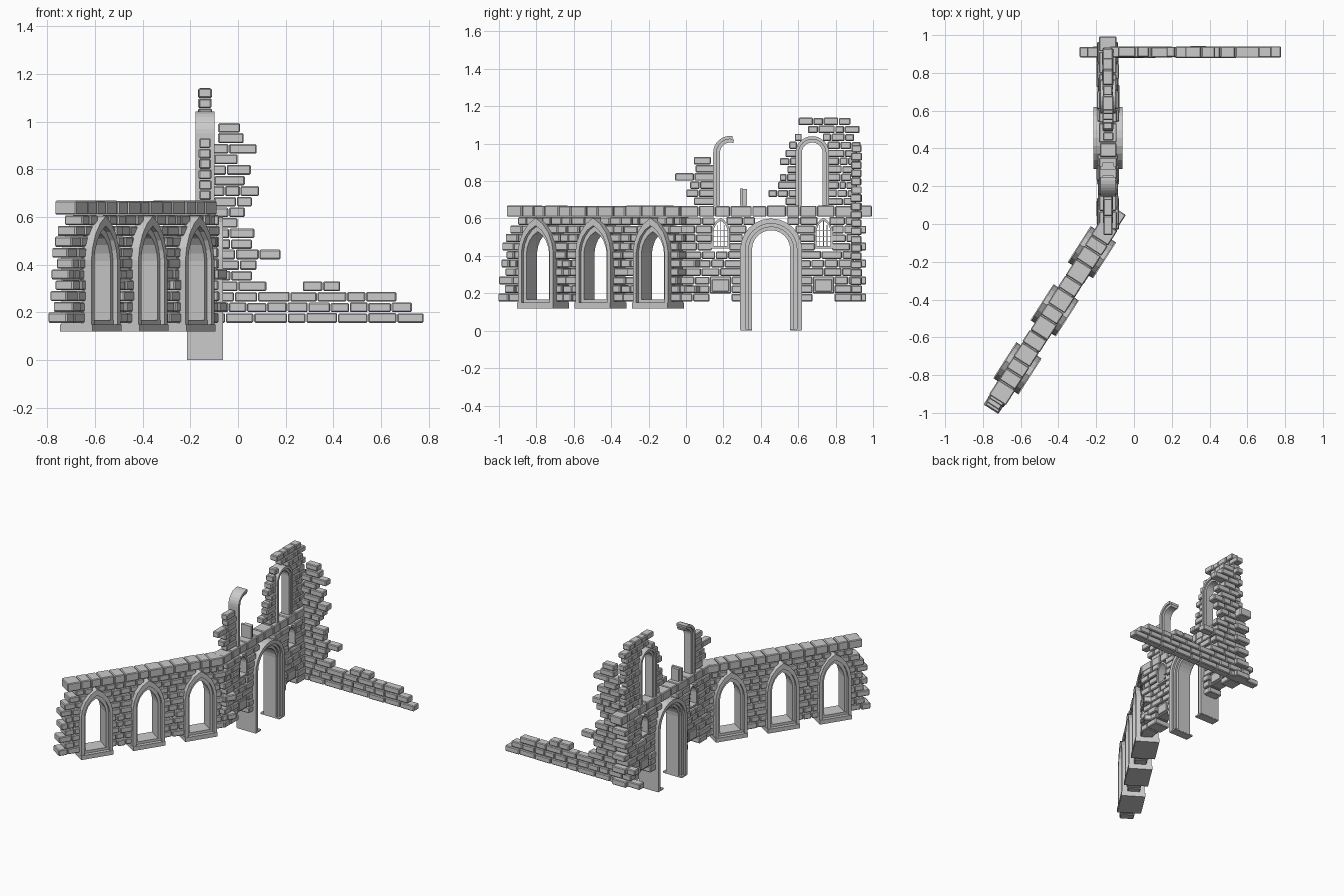
import bpy, bmesh, math, random
from mathutils import Matrix, Vector

if "Cube" in bpy.data.objects:
    bpy.data.objects.remove(bpy.data.objects["Cube"])

random.seed(4)
R = random.uniform


def frame(x, y, angle):
    return Matrix.Translation((x, y, 0)) @ Matrix.Rotation(angle, 4, 'Z')


# Local frames: X runs along the wall, Y through it, Z up
GATE = frame(-0.138, 0, math.pi / 2)
ARCADE = frame(-0.42, -0.457, math.atan2(0.842, 0.54))
LOW = frame(0, 0.91, 0)


def finish(name, bm, mat, bevel=0):
    bmesh.ops.recalc_face_normals(bm, faces=bm.faces)
    me = bpy.data.meshes.new(name)
    bm.to_mesh(me)
    bm.free()
    ob = bpy.data.objects.new(name, me)
    ob.matrix_world = mat
    bpy.context.collection.objects.link(ob)
    if bevel:
        m = ob.modifiers.new("worn_edges", 'BEVEL')
        m.width, m.segments = bevel, 1
    return ob


def box(bm, x0, x1, z0, z1, depth, y=0):
    m = Matrix.Translation(((x0 + x1) / 2, y, (z0 + z1) / 2)) @ \
        Matrix.Diagonal((x1 - x0, depth, z1 - z0, 1))
    bmesh.ops.create_cube(bm, size=1, matrix=m)


def fill(bm, a, b, z0, z1, depth, length, jitter):
    """One run of bricks with slightly varied joints and depth."""
    n = max(1, round((b - a) / (length * R(0.8, 1.2))))
    step = (b - a) / n
    cuts = [a] + [a + step * i + R(-.2, .2) * step for i in range(1, n)] + [b]
    for p, q in zip(cuts, cuts[1:]):
        box(bm, p + .0015, q - .0015, z0 + .0015, z1 - .002 + R(-.002, .001),
            depth + R(-jitter, jitter), R(-jitter, jitter) / 3)


def courses(name, mat, z, pitch, rows, holes, depth, length=.08, jitter=.006):
    """Brick rows given as lists of (start, end), minus holes(z_low, z_high)."""
    bm = bmesh.new()
    for i, spans in enumerate(rows):
        z0, z1 = z + i * pitch, z + (i + 1) * pitch
        for a, b in spans:
            for h0, h1 in sorted(holes(z0, z1)):
                if h1 <= a or h0 >= b:
                    continue
                if h0 - a > .012:
                    fill(bm, a, h0, z0, z1, depth, length, jitter)
                a = h1
            if b - a > .012:
                fill(bm, a, b, z0, z1, depth, length, jitter)
    return finish(name, bm, mat, .005)


def band(bm, outer, inner, depth):
    """Solid strip between two matching open outlines in the wall plane."""
    rings = []
    for (ox, oz), (ix, iz) in zip(outer, inner):
        d = depth / 2
        rings.append([bm.verts.new(v) for v in
                      ((ox, -d, oz), (ox, d, oz), (ix, d, iz), (ix, -d, iz))])
    for p, q in zip(rings, rings[1:]):
        for k in range(4):
            bm.faces.new((p[k], p[(k + 1) % 4], q[(k + 1) % 4], q[k]))
    bm.faces.new(rings[0])
    bm.faces.new(rings[-1][::-1])


def round_arch(c, r, z0, spring, end=0, n=12):
    pts = [(c - r, z0)]
    for i in range(n + 1):
        t = math.radians(180 + (end - 180) * i / n)
        pts.append((c + r * math.cos(t), spring + r * math.sin(t)))
    return pts + ([(c + r, z0)] if end == 0 else [])


def pointed(c, hw, z0, spring, apex):
    half = [(1, z0, 0)] + [(w, None, f) for w, f in ((1, 0), (.92, .28), (.72, .58), (.4, .83), (0, 1))]
    half = [(hw * w, z if z is not None else spring + (apex - spring) * f) for w, z, f in half]
    return [(c - x, z) for x, z in half] + [(c + x, z) for x, z in half[-2::-1]]


# ---- Gate wall: masonry ----
WINDOWS = (.185, .735)


def gate_holes(z0, z1):
    h = []
    r = .155
    if z0 < .59:
        w = r if z0 < .435 else math.sqrt(max(0, r * r - (z0 - .435) ** 2))
        h.append((.455 - w, .455 + w))
    for c in WINDOWS:
        if z1 > .46 and z0 < .59:
            w = .045 if z0 < .52 else .03
            h.append((c - w, c + w))
        if z0 < .27 and z1 > .2:
            h.append((c - .057, c + .057))
    return h


ends = [.965, .93]
courses("gate_wall_bricks", GATE, .155, .0455,
        [[(-.03 + .025 * (i % 2), ends[i % 2])] for i in range(10)],
        gate_holes, .108, .085, .009)

# Panels below the small windows
bm = bmesh.new()
for c in WINDOWS:
    box(bm, c - .056, c + .056, .2, .29, .085)
    box(bm, c - .045, c + .045, .21, .275, .1)
finish("gate_wall_panels", bm, GATE, .003)

# Capping course
bm = bmesh.new()
fill(bm, -.03, .995, .608, .67, .092, .085, .004)
finish("gate_wall_cap", bm, GATE, .005)

# Small pointed windows with lattice bars
bm = bmesh.new()
for c in WINDOWS:
    band(bm, pointed(c, .05, .45, .53, .603), pointed(c, .038, .45, .53, .588), .1)
    box(bm, c - .05, c + .05, .44, .452, .105)
    for x, top in ((-.019, .565), (0, .588), (.019, .565)):
        box(bm, c + x - .0015, c + x + .0015, .45, top, .006)
    for z in (.475, .505, .535):
        box(bm, c - .04, c + .04, z - .0015, z + .0015, .006)
finish("lattice_windows", bm, GATE)

# Great gate arch in stepped orders
bm = bmesh.new()
for r0, r1, d in ((.165, .138, .152), (.139, .12, .125), (.121, .102, .1)):
    band(bm, round_arch(.455, r0, 0.005, .435), round_arch(.455, r1, 0.005, .435), d)
box(bm, .292, .352, 0, .01, .15)
box(bm, .558, .618, 0, .01, .15)
finish("gate_arch", bm, GATE)

# ---- Upper storey: tall window arch, broken arch, stub ----
bm = bmesh.new()
for r0, r1, d in ((.09, .073, .08), (.074, .056, .058)):
    band(bm, round_arch(.675, r0, .67, .95), round_arch(.675, r1, .67, .95), d)
finish("tall_window_arch", bm, GATE)
bm = bmesh.new()
for r0, r1, d, e in ((.092, .074, .08, 82), (.075, .056, .058, 74)):
    band(bm, round_arch(.237, r0, .67, .95, e, 8), round_arch(.237, r1, .67, .95, e, 8), d)
finish("broken_window_arch", bm, GATE)
bm = bmesh.new()
box(bm, .288, .306, .67, .76, .08)
box(bm, .306, .325, .67, .757, .058)
finish("broken_jamb_stub", bm, GATE)


def tall_holes(z0, z1):
    if z0 > 1.035:
        return []
    w = .083 if z0 < .95 else math.sqrt(max(0, .083 ** 2 - (z0 - .95) ** 2))
    return [(.675 - w, .675 + w)]


left = [.53, .44, .49, .5, .54, .5, .53, .55, .58, .65, .6]
right = [.91, .93, .915, .935, .9, .93, .915, .935, .9, .93, .88]
courses("tower_bricks", GATE, .67, .0428, [[s] for s in zip(left, right)],
        tall_holes, .055, .06, .005)
courses("broken_pier_bricks", GATE, .67, .0435,
        [[(.04, .15)], [(.0, .15)], [(.02, .15)], [(-.06, .15)], [(.05, .15)], [(.04, .135)]],
        lambda a, b: [], .05, .09, .004)

# ---- Angled arcade wall ----
BAYS = (-.365, 0, .365)


def bay_holes(z0, z1):
    if z0 > .59:
        return []
    w = .1 if z0 < .42 else max(.012, .1 * (.6 - z0) / .18)
    return [(c - w, c + w) for c in BAYS]


rows = []
for i in range(10):
    a = (-.615, -.575)[i % 2] + R(-.01, .01) if i < 8 else (-.55, -.5)[i % 2]
    rows.append([(a, .63 if i in (1, 4) else .53 + R(-.02, .02))])
courses("arcade_bricks", ARCADE, .155, .0455, rows, bay_holes, .088, .065, .012)

bm = bmesh.new()
fill(bm, -.565, .535, .608, .67, .105, .1, .004)
finish("arcade_cap", bm, ARCADE, .005)

# Pointed window surrounds with sills
bm = bmesh.new()
for c in BAYS:
    band(bm, pointed(c, .112, .14, .42, .603), pointed(c, .09, .14, .42, .562), .15)
    band(bm, pointed(c, .091, .14, .42, .564), pointed(c, .072, .14, .415, .53), .105)
    box(bm, c - .113, c + .113, .12, .15, .16)
    box(bm, c - .09, c + .09, .149, .168, .11)
finish("arcade_windows", bm, ARCADE)

# ---- Low ruined wall running off the tower corner ----
tips = [.78, .73, .665, .12, .06, .08, .18, .06, .07, 0, .03, .06, .09, .03, .055, 0, .08, .025, .01]
rows = [[((-.29, -.22, -.25)[i % 3] if i < 3 else (-.13, -.1)[i % 2] if i < 17 else -.085, t)]
        for i, t in enumerate(tips)]
rows[3].append((.27, .43))
courses("low_wall_bricks", LOW, .155, .0443, rows, lambda a, b: [], .058, .1, .004)
